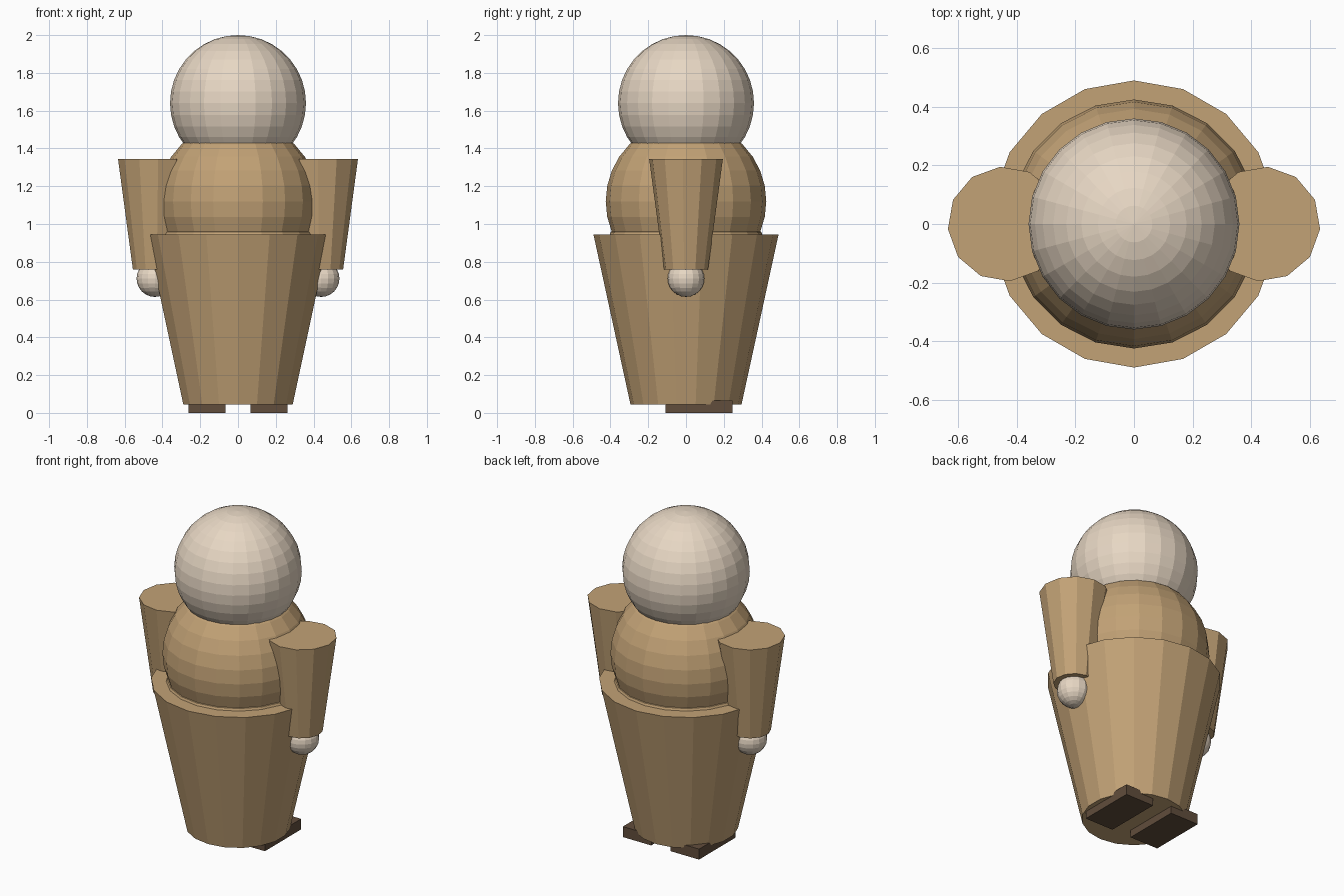
import bpy, bmesh
from math import sin, cos, pi, radians

if "Cube" in bpy.data.objects:
    bpy.data.objects.remove(bpy.data.objects["Cube"])


def material(name, rgb):
    m = bpy.data.materials.new(name)
    m.diffuse_color = (*rgb, 1)
    m.use_nodes = True
    m.node_tree.nodes["Principled BSDF"].inputs["Base Color"].default_value = m.diffuse_color
    return m


CLOTH = material("cloth", (0.54, 0.36, 0.18))
SKIN = material("skin", (0.80, 0.68, 0.55))
SHOE = material("shoe", (0.12, 0.075, 0.045))


def finish(name, bm, loc, mat):
    bmesh.ops.recalc_face_normals(bm, faces=bm.faces)
    mesh = bpy.data.meshes.new(name)
    bm.to_mesh(mesh)
    bm.free()
    mesh.materials.append(mat)
    ob = bpy.data.objects.new(name, mesh)
    ob.location = loc
    bpy.context.collection.objects.link(ob)
    return ob


def ball(name, radius, loc, segs, rings, mat):
    bm = bmesh.new()
    bmesh.ops.create_uvsphere(bm, u_segments=segs, v_segments=rings, radius=radius)
    return finish(name, bm, loc, mat)


def lathe(name, profile, sides, start, loc, mat, closed=False):
    """Rings of (radius, z) joined up; open profiles get end caps."""
    bm = bmesh.new()
    rings = [[bm.verts.new((r * cos(start + 2 * pi * i / sides),
                            r * sin(start + 2 * pi * i / sides), z))
              for i in range(sides)] for r, z in profile]
    pairs = list(zip(rings, rings[1:]))
    if closed:
        pairs.append((rings[-1], rings[0]))
    else:
        bm.faces.new(rings[0])
        bm.faces.new(rings[-1])
    for a, b in pairs:
        for i in range(sides):
            j = (i + 1) % sides
            bm.faces.new((a[i], a[j], b[j], b[i]))
    return finish(name, bm, loc, mat)


def box(name, size, loc, mat):
    bm = bmesh.new()
    bmesh.ops.create_cube(bm, size=1)
    bmesh.ops.scale(bm, vec=size, verts=bm.verts)
    return finish(name, bm, loc, mat)


# Head and torso
ball("head", 0.36, (0, 0, 1.64), 24, 18, SKIN)
ball("torso", 0.425, (0, 0, 1.12), 20, 16, CLOTH)

# Rolled waistband and tapered robe
band = [(0.37 + 0.04 * cos(k * pi / 4), 0.93 + 0.04 * sin(k * pi / 4)) for k in range(8)]
lathe("waistband", band, 20, pi / 2, (0, 0, 0), CLOTH, closed=True)
lathe("robe", [(0.294, 0.045), (0.49, 0.945)], 18, pi / 2, (0, 0, 0), CLOTH)

# Sleeves, hands and feet on both sides
for side, s in (("left", -1), ("right", 1)):
    start = radians(-5) if s > 0 else radians(185)
    lathe(side + "_sleeve", [(0.117, 0.76), (0.196, 1.345)], 12, start, (s * 0.44, 0, 0), CLOTH)
    ball(side + "_hand", 0.097, (s * 0.44, 0, 0.711), 16, 12, SKIN)
    box(side + "_foot", (0.195, 0.355, 0.065), (s * 0.164, 0.068, 0.0325), SHOE)
